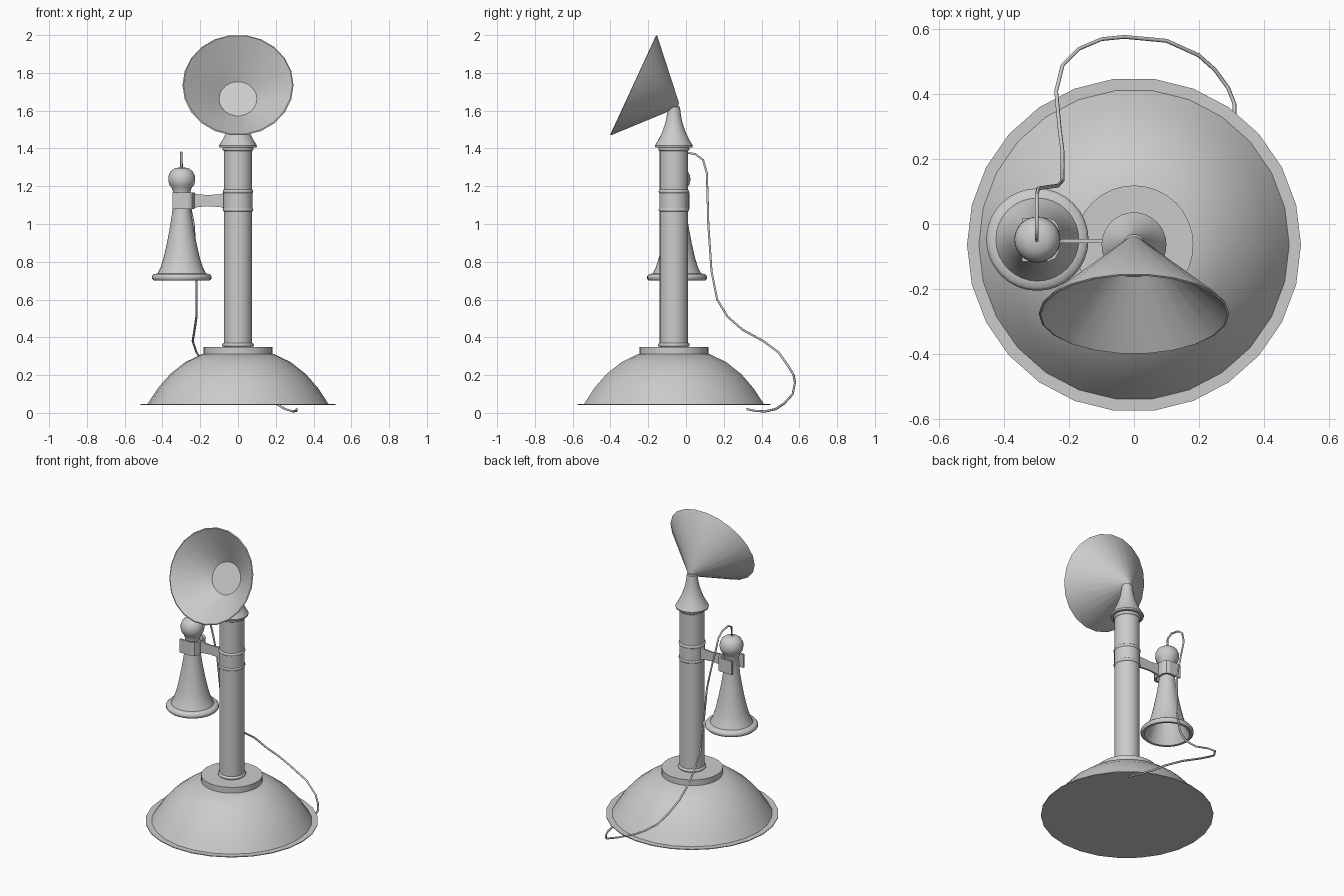
import bpy, bmesh, math
from mathutils import Vector, Matrix

cube = bpy.data.objects.get("Cube")
if cube:
    bpy.data.objects.remove(cube)

metal = bpy.data.materials.new("plain grey")
metal.use_nodes = True
GREY = (0.6, 0.6, 0.6, 1)
metal.diffuse_color = GREY
metal.node_tree.nodes["Principled BSDF"].inputs["Base Color"].default_value = GREY


def finish(name, bm, smooth=35):
    bmesh.ops.recalc_face_normals(bm, faces=bm.faces)
    mesh = bpy.data.meshes.new(name)
    bm.to_mesh(mesh)
    bm.free()
    mesh.materials.append(metal)
    ob = bpy.data.objects.new(name, mesh)
    bpy.context.collection.objects.link(ob)
    bpy.ops.object.select_all(action='DESELECT')
    ob.select_set(True)
    bpy.context.view_layer.objects.active = ob
    if smooth:
        bpy.ops.object.shade_smooth_by_angle(angle=math.radians(smooth))
    return ob


def lathe(name, profile, centre, sides=32, axis=(0, 0, 1), smooth=35):
    """Spin (radius, height) points around an axis through centre."""
    bm = bmesh.new()
    verts = [bm.verts.new((r, 0, h)) for r, h in profile]
    edges = [bm.edges.new(pair) for pair in zip(verts, verts[1:])]
    bmesh.ops.spin(bm, geom=verts + edges, cent=(0, 0, 0), axis=(0, 0, 1),
                   angle=math.tau, steps=sides, use_duplicate=False)
    bmesh.ops.remove_doubles(bm, verts=bm.verts, dist=0.0005)
    turn = Vector((0, 0, 1)).rotation_difference(Vector(axis)).to_matrix().to_4x4()
    bm.transform(Matrix.Translation(centre) @ turn)
    return finish(name, bm, smooth)


def prism(name, outline, place, smooth=0):
    """Extrude an outline: place(a, b, side) maps it to 3D, side is 0 or 1."""
    bm = bmesh.new()
    ends = [[bm.verts.new(place(a, b, s)) for a, b in outline] for s in (0, 1)]
    for ring in ends:
        bm.faces.new(ring)
    n = len(outline)
    for i in range(n):
        j = (i + 1) % n
        bm.faces.new((ends[0][i], ends[0][j], ends[1][j], ends[1][i]))
    return finish(name, bm, smooth)


def band(name, z, radius, thick):
    """Rounded ring around the column."""
    arc = [(radius - thick * (1 - math.sin(t)), z - thick * math.cos(t))
           for t in (i * math.pi / 6 for i in range(7))]
    return lathe(name, [(0.07, z - thick)] + arc + [(0.07, z + thick)], POST, smooth=50)


POST = (0, -0.064, 0)
EAR = (-0.298, -0.048, 0)

# base: thin disc, dome and collar
lathe("base_plate", [(0, 0.043), (0.515, 0.043), (0.515, 0.048), (0, 0.048)], POST, 26)
lathe("base_dome", [(0.48, 0.046), (0.425, 0.13), (0.36, 0.205), (0.28, 0.268),
                    (0.19, 0.312), (0, 0.312)], POST, 26, smooth=40)
lathe("base_collar", [(0.183, 0.30), (0.183, 0.35), (0, 0.35)], POST)

# column with its rings
lathe("column", [(0.075, 0.34), (0.075, 1.41)], POST)
for label, z, r in (("foot", 0.36, 0.084), ("lower", 1.075, 0.081),
                    ("upper", 1.172, 0.081), ("top", 1.397, 0.083)):
    band(label + "_ring", z, r, 0.011)
lathe("arm_sleeve", [(0.077, 1.075), (0.077, 1.172)], POST)

# neck under the horn
lathe("horn_neck", [(0, 1.405), (0.098, 1.405), (0.1, 1.415), (0.085, 1.44), (0.067, 1.475),
                    (0.052, 1.515), (0.042, 1.55), (0.036, 1.585), (0.032, 1.62), (0, 1.63)],
      POST, smooth=40)

# flared horn with a flat disc in the throat
AIM = (0, -0.908, 0.419)
lathe("horn", [(0, -0.262), (0.018, -0.255), (0.291, -0.005), (0.294, 0.0), (0.288, 0.003),
               (0.1, -0.172), (0, -0.172)], (0, -0.277, 1.735), 22, AIM, smooth=30)

# hanging earpiece, open at the bottom
lathe("earpiece", [(0.05, 1.02), (0.07, 0.9), (0.095, 0.8), (0.12, 0.735), (0.135, 0.703),
                   (0.15, 0.702), (0.158, 0.71), (0.158, 0.724), (0.148, 0.735),
                   (0.128, 0.738), (0.112, 0.77), (0.096, 0.82), (0.078, 0.9), (0.063, 0.98),
                   (0.052, 1.05), (0.047, 1.1), (0.045, 1.165), (0.052, 1.19), (0.066, 1.208),
                   (0.071, 1.23), (0.07, 1.255), (0.058, 1.28), (0.035, 1.296), (0, 1.301)],
      EAR, smooth=45)

# arm plate, waisted between the sleeve and the fork
top_edge = [(-0.07, 1.17), (-0.09, 1.158), (-0.16, 1.153), (-0.215, 1.158), (-0.235, 1.165)]
arm_outline = top_edge + [(x, 2.247 - z) for x, z in reversed(top_edge)]
prism("arm", arm_outline, lambda x, z, s: (x, -0.058 + 0.012 * s, z))

# U-shaped fork around the earpiece
half = [(-0.048, 0.067), (0.035, 0.067), (0.055, 0.058), (0.067, 0.035)]
inner = [(-0.048, 0.054), (0.031, 0.054), (0.046, 0.047), (0.054, 0.031)]


def mirrored(pts):
    return pts + [(x, -y) for x, y in reversed(pts)]


prism("fork", mirrored(half) + mirrored(inner)[::-1],
      lambda x, y, s: (EAR[0] + x, EAR[1] + y, 1.08 + 0.088 * s))

# cord
path = [(-.3, -.05, 1.28), (-.3, -.045, 1.36), (-.3, -.01, 1.38), (-.3, .05, 1.37),
        (-.3, .09, 1.34), (-.295, .11, 1.27), (-.26, .115, 1.12), (-.235, .118, 1.0),
        (-.22, .135, .75), (-.22, .165, .6), (-.22, .22, .51), (-.23, .3, .44),
        (-.24, .41, .38), (-.22, .49, .32), (-.17, .54, .25), (-.1, .57, .2),
        (-.03, .577, .16), (.1, .565, .1), (.2, .52, .05), (.25, .475, .02),
        (.29, .42, .008), (.31, .37, .01), (.31, .32, .02)]
curve = bpy.data.curves.new("cord", 'CURVE')
curve.dimensions = '3D'
curve.bevel_depth = 0.006
curve.bevel_resolution = 1
curve.use_fill_caps = True
line = curve.splines.new('POLY')
line.points.add(len(path) - 1)
for point, co in zip(line.points, path):
    point.co = (*co, 1)
curve.materials.append(metal)
bpy.context.collection.objects.link(bpy.data.objects.new("cord", curve))
